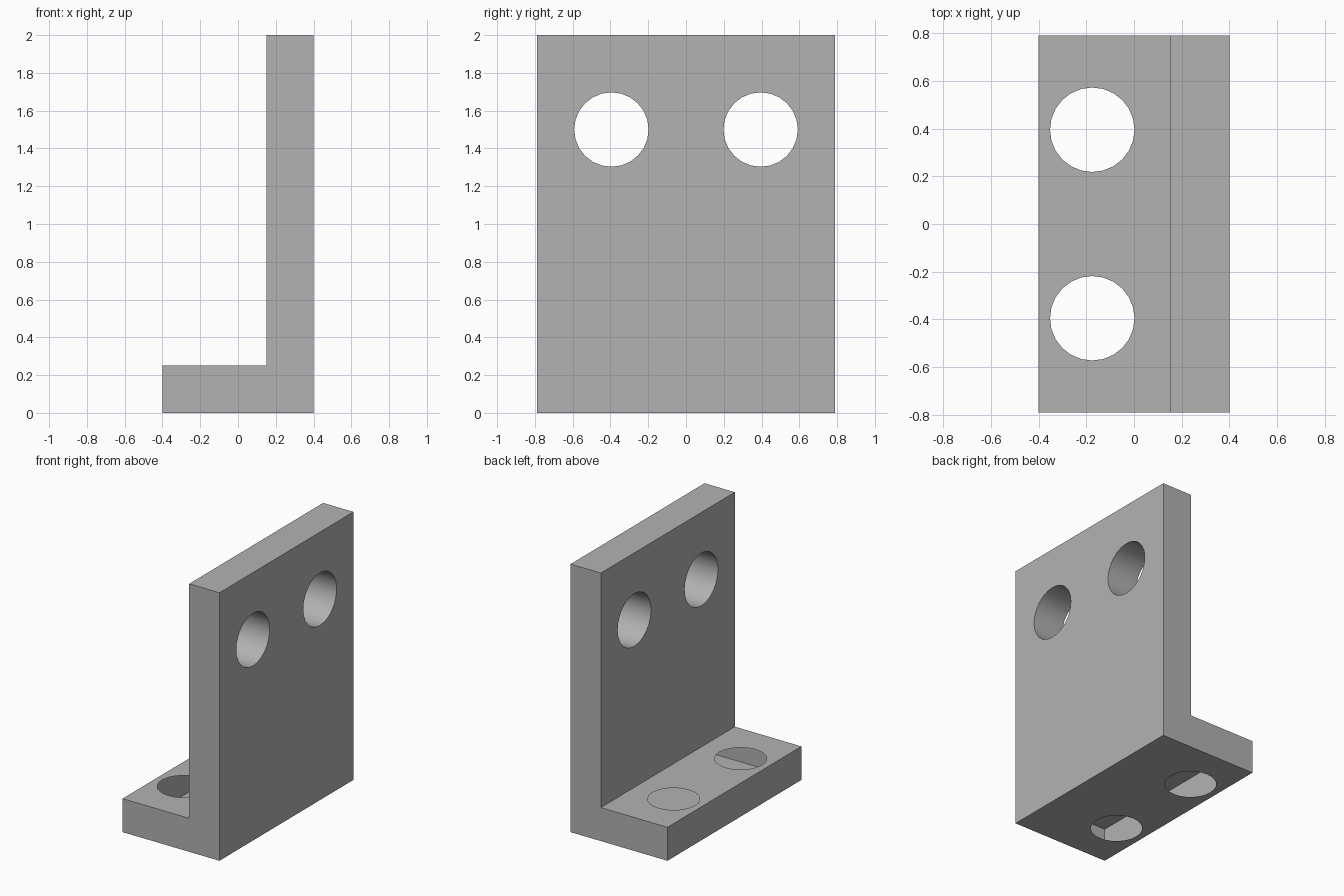
import bpy
import bmesh
import math
from mathutils import Matrix, Vector

cube = bpy.data.objects.get("Cube")
if cube:
    bpy.data.objects.remove(cube, do_unlink=True)

HALF_X, HALF_Y, HEIGHT, THICK = 0.4, 0.79, 2.0, 0.25
WALL_X = HALF_X - THICK
HOLE_Y = 0.395
WALL_HOLE_Z, WALL_HOLE_R = 1.5, 0.197
BASE_HOLE_X, BASE_HOLE_R = -0.175, 0.177

grey = bpy.data.materials.new("plain grey")
grey.use_nodes = True
colour = (0.448, 0.448, 0.448, 1)
grey.diffuse_color = colour
grey.node_tree.nodes["Principled BSDF"].inputs["Base Color"].default_value = colour


def make_object(name, bm):
    bmesh.ops.recalc_face_normals(bm, faces=bm.faces)
    mesh = bpy.data.meshes.new(name)
    bm.to_mesh(mesh)
    bm.free()
    mesh.materials.append(grey)
    obj = bpy.data.objects.new(name, mesh)
    bpy.context.collection.objects.link(obj)
    return obj


# L-shaped bracket: side profile extruded along y
bm = bmesh.new()
profile = [(-HALF_X, 0), (HALF_X, 0), (HALF_X, HEIGHT),
           (WALL_X, HEIGHT), (WALL_X, THICK), (-HALF_X, THICK)]
face = bm.faces.new([bm.verts.new((x, -HALF_Y, z)) for x, z in profile])
swept = bmesh.ops.extrude_face_region(bm, geom=[face])
bmesh.ops.translate(bm, vec=(0, 2 * HALF_Y, 0),
                    verts=[v for v in swept["geom"] if isinstance(v, bmesh.types.BMVert)])
bracket = make_object("bracket", bm)

# Bolt hole cutters: two through the upright, two through the base
bm = bmesh.new()
for side in (-1, 1):
    y = side * HOLE_Y
    for radius, place in (
            (WALL_HOLE_R, Matrix.Translation((WALL_X + THICK / 2, y, WALL_HOLE_Z))
             @ Matrix.Rotation(math.pi / 2, 4, 'Y')),
            (BASE_HOLE_R, Matrix.Translation((BASE_HOLE_X, y, THICK / 2)))):
        bmesh.ops.create_cone(bm, cap_ends=True, segments=24, radius1=radius,
                              radius2=radius, depth=THICK * 1.4, matrix=place)
cutter = make_object("hole_cutter", bm)
cutter.hide_render = True

bpy.ops.object.select_all(action='DESELECT')
bracket.select_set(True)
bpy.context.view_layer.objects.active = bracket
cut = bracket.modifiers.new("holes", 'BOOLEAN')
cut.operation = 'DIFFERENCE'
cut.solver = 'EXACT'
cut.object = cutter
bpy.ops.object.modifier_apply(modifier=cut.name)
bpy.data.objects.remove(cutter, do_unlink=True)

# The base holes are open into the hollow interior, so remove their linings
bm = bmesh.new()
bm.from_mesh(bracket.data)
linings = []
for f in bm.faces:
    c = f.calc_center_median()
    offset = Vector((c.x - BASE_HOLE_X, abs(c.y) - HOLE_Y))
    if c.z < THICK and abs(f.normal.z) < 0.1 and offset.length < BASE_HOLE_R + 0.005:
        linings.append(f)
bmesh.ops.delete(bm, geom=linings, context='FACES')
bm.to_mesh(bracket.data)
bm.free()

bpy.ops.object.shade_smooth_by_angle(angle=math.radians(30))
